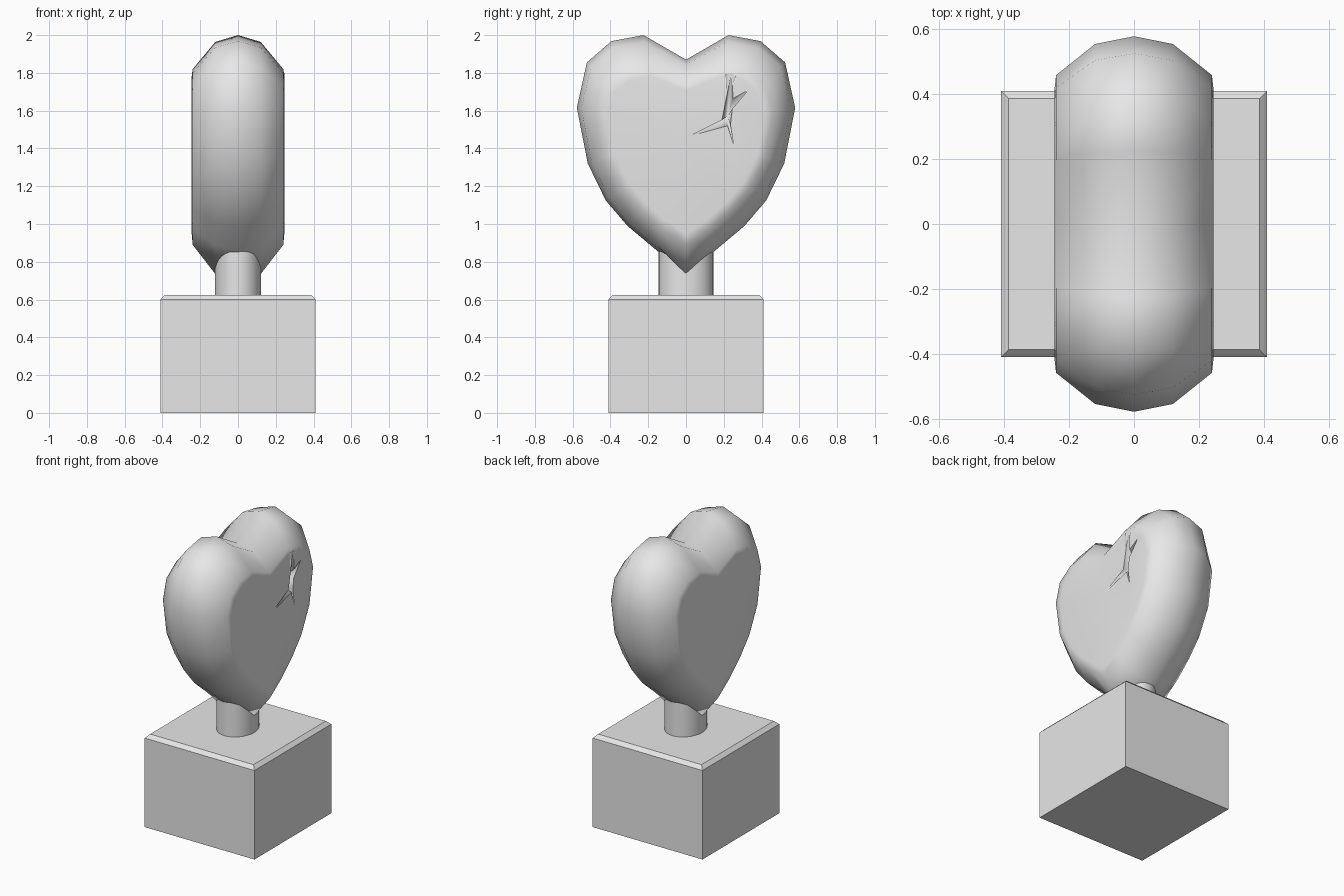
import bpy, bmesh
from mathutils import Vector

if "Cube" in bpy.data.objects:
    bpy.data.objects.remove(bpy.data.objects["Cube"])

stone = bpy.data.materials.new("light grey")
stone.diffuse_color = (0.8, 0.8, 0.8, 1)
stone.use_nodes = True
stone.node_tree.nodes["Principled BSDF"].inputs["Base Color"].default_value = stone.diffuse_color


def finish(name, bm, smooth):
    bmesh.ops.recalc_face_normals(bm, faces=bm.faces)
    me = bpy.data.meshes.new(name)
    bm.to_mesh(me)
    bm.free()
    me.materials.append(stone)
    for p in me.polygons:
        p.use_smooth = smooth
    ob = bpy.data.objects.new(name, me)
    bpy.context.collection.objects.link(ob)
    return ob


def mirror_loop(half):
    # half outline runs from the notch to the tip, mirrored across y = 0
    return half + [(-y, z) for y, z in half[-2:0:-1]]


# Pedestal block with a bevelled top rim
bm = bmesh.new()
bmesh.ops.create_cube(bm, size=1)
for v in bm.verts:
    v.co = (v.co.x * 0.82, v.co.y * 0.82, (v.co.z + 0.5) * 0.625)
rim = [e for e in bm.edges if all(v.co.z > 0.6 for v in e.verts)]
bmesh.ops.bevel(bm, geom=rim, offset=0.024, segments=1, affect='EDGES')
finish("pedestal", bm, False)

# Oval stem
bm = bmesh.new()
bmesh.ops.create_cone(bm, cap_ends=True, segments=32, radius1=1, radius2=1, depth=0.27)
for v in bm.verts:
    v.co = (v.co.x * 0.123, v.co.y * 0.145, v.co.z + 0.735)
stem = finish("stem", bm, True)
bpy.context.view_layer.objects.active = stem
stem.select_set(True)
bpy.ops.object.shade_smooth_by_angle()

# Heart: rings of the outline across the thickness
outer = mirror_loop([(0, 1.87), (0.225, 2.0), (0.395, 1.968), (0.525, 1.855), (0.578, 1.615),
                     (0.52, 1.32), (0.425, 1.125), (0.31, 0.99), (0.155, 0.86), (0, 0.735)])
inner = mirror_loop([(0, 1.735), (0.2, 1.82), (0.32, 1.80), (0.42, 1.73), (0.458, 1.6),
                     (0.42, 1.36), (0.335, 1.19), (0.24, 1.08), (0.13, 0.98), (0, 0.89)])
n = len(outer)


def ring(bm, x, t, shrink=1.0):
    verts = []
    for (y0, z0), (y1, z1) in zip(outer, inner):
        y, z = y0 + (y1 - y0) * t, z0 + (z1 - z0) * t
        if z0 < 0.74 and t < 0.5:      # the tip keeps its full depth
            z = z0
        verts.append(bm.verts.new((x, y * shrink, 1.45 + (z - 1.45) * shrink)))
    return verts


bm = bmesh.new()
sections = [(-0.245, 1, 0.9), (-0.24, 1, 1), (-0.12, 0.2, 1), (0, 0, 1),
            (0.12, 0.2, 1), (0.24, 1, 1), (0.245, 1, 0.9)]
rings = [ring(bm, *s) for s in sections]
for a, b in zip(rings, rings[1:]):
    for i in range(n):
        j = (i + 1) % n
        bm.faces.new((a[i], a[j], b[j], b[i]))
bm.faces.new(rings[0])

# Star-shaped wound sunk into the right face
star = [(0.24, 1.8), (0.25, 1.665), (0.33, 1.71), (0.245, 1.61), (0.235, 1.525),
        (0.252, 1.42), (0.22, 1.52), (0.02, 1.465), (0.19, 1.55)]
lip = [bm.verts.new((0.245, y, z)) for y, z in star]
lip_edges = [bm.edges.new((lip[i], lip[(i + 1) % len(lip)])) for i in range(len(lip))]
last = rings[-1]
cap_edges = [bm.edges.get((last[i], last[(i + 1) % n])) for i in range(n)]
bmesh.ops.triangle_fill(bm, use_beauty=True, edges=cap_edges + lip_edges,
                        normal=Vector((1, 0, 0)))
pit = bm.verts.new((0.13, 0.22, 1.57))
for e in lip_edges:
    bm.faces.new((e.verts[0], e.verts[1], pit))
    e.smooth = False
finish("heart", bm, True)
